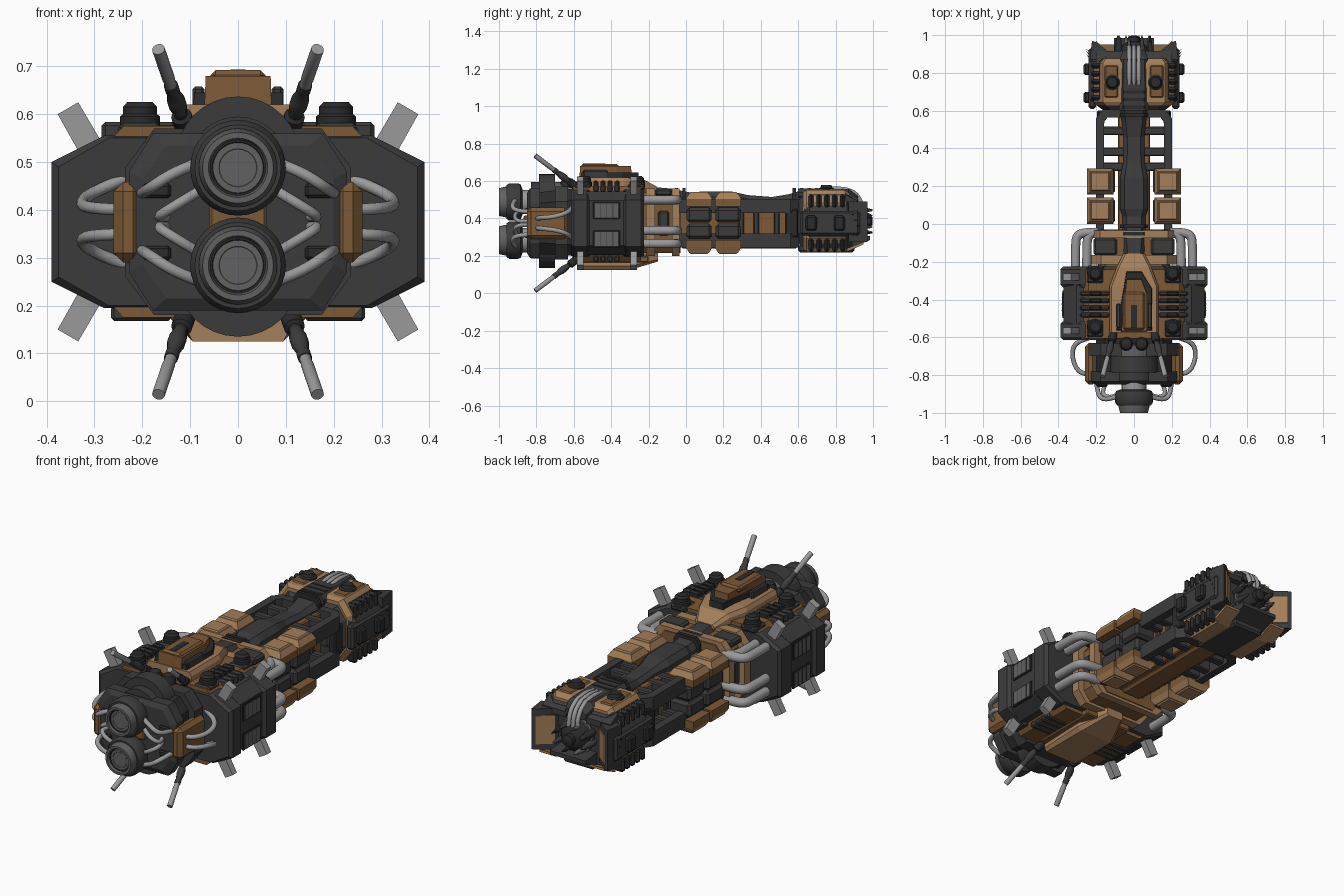
import bpy, bmesh, math, random
from mathutils import Vector

if "Cube" in bpy.data.objects:
    bpy.data.objects.remove(bpy.data.objects["Cube"])

random.seed(4)
ZC = 0.375  # horizontal symmetry plane


def mat(name, *c):
    m = bpy.data.materials.new(name)
    m.diffuse_color = (*c, 1)
    m.use_nodes = True
    m.node_tree.nodes["Principled BSDF"].inputs["Base Color"].default_value = m.diffuse_color
    return m


DARK = mat("charcoal", .044, .044, .044)
BLACK = mat("near_black", .024, .024, .025)
BROWN = mat("brown", .20, .10, .037)
TAN = mat("tan", .37, .21, .10)
GREY = mat("pipe_grey", .32, .32, .32)
MID = mat("mid_grey", .12, .12, .12)


def finish(bm, name, m, mirror="", smooth=False):
    """Mirror across x=0 and/or z=ZC, then make the object."""
    for ax, c in (("x", 0), ("z", ZC)):
        if ax in mirror:
            dup = bmesh.ops.duplicate(bm, geom=bm.verts[:] + bm.edges[:] + bm.faces[:])["geom"]
            for v in dup:
                if isinstance(v, bmesh.types.BMVert):
                    if ax == "x":
                        v.co.x = -v.co.x
                    else:
                        v.co.z = 2 * c - v.co.z
    bmesh.ops.recalc_face_normals(bm, faces=bm.faces)
    me = bpy.data.meshes.new(name)
    bm.to_mesh(me)
    bm.free()
    me.materials.append(m)
    ob = bpy.data.objects.new(name, me)
    bpy.context.collection.objects.link(ob)
    if smooth:
        bpy.ops.object.select_all(action="DESELECT")
        ob.select_set(True)
        bpy.context.view_layer.objects.active = ob
        bpy.ops.object.shade_smooth_by_angle(angle=math.radians(35))
    return ob


def skin(bm, rings):
    rs = [[bm.verts.new(p) for p in r] for r in rings]
    n = len(rs[0])
    for a, b in zip(rs, rs[1:]):
        for i in range(n):
            bm.faces.new((a[i], a[(i + 1) % n], b[(i + 1) % n], b[i]))
    bm.faces.new(rs[0])
    bm.faces.new(rs[-1])


def loft(name, m, stations, mirror=""):
    """Octagonal sections along y: (y, half width, z low, z high, chamfer x, chamfer z)."""
    bm = bmesh.new()
    skin(bm, [[(x, y, z) for x, z in ((-w + a, l), (w - a, l), (w, l + b), (w, h - b),
               (w - a, h), (-w + a, h), (-w, h - b), (-w, l + b))] for y, w, l, h, a, b in stations])
    return finish(bm, name, m, mirror)


def prism(name, m, pts, lo, hi, axis="z", mirror="", taper=1):
    cx, cy = (sum(p[i] for p in pts) / len(pts) for i in (0, 1))
    put = {"z": lambda u, v, t: (u, v, t), "y": lambda u, v, t: (u, t, v), "x": lambda u, v, t: (t, u, v)}[axis]
    bm = bmesh.new()
    skin(bm, [[put(cx + (u - cx) * s, cy + (v - cy) * s, t) for u, v in pts] for t, s in ((lo, 1), (hi, taper))])
    return finish(bm, name, m, mirror)


def box(name, m, x, y, z, mirror="", bevel=.006):
    bm = bmesh.new()
    skin(bm, [[(x[0], yy, z[0]), (x[1], yy, z[0]), (x[1], yy, z[1]), (x[0], yy, z[1])] for yy in y])
    if bevel:
        bmesh.ops.bevel(bm, geom=bm.edges[:], offset=bevel, segments=1, affect="EDGES")
    return finish(bm, name, m, mirror)


def turn(name, m, p, d, prof, mirror="", n=24):
    """Round part: profile of (radius, distance) along direction d from p."""
    d = Vector(d).normalized()
    u = d.orthogonal().normalized()
    w = d.cross(u)
    bm = bmesh.new()
    skin(bm, [[Vector(p) + d * t + (u * math.cos(k * math.tau / n) + w * math.sin(k * math.tau / n)) * r
               for k in range(n)] for r, t in prof])
    return finish(bm, name, m, mirror, True)


def tube(name, m, pts, r, mirror="", n=12):
    pts = [Vector(p) for p in pts]
    for _ in range(3):  # round the corners
        pts = [pts[0]] + [q for a, b in zip(pts, pts[1:]) for q in (a.lerp(b, .25), a.lerp(b, .75))] + [pts[-1]]
    u = (pts[1] - pts[0]).orthogonal()
    rings = []
    for i, p in enumerate(pts):
        t = (pts[min(i + 1, len(pts) - 1)] - pts[max(i - 1, 0)]).normalized()
        u = (u - t * u.dot(t)).normalized()
        w = t.cross(u)
        rings.append([p + (u * math.cos(k * math.tau / n) + w * math.sin(k * math.tau / n)) * r for k in range(n)])
    bm = bmesh.new()
    skin(bm, rings)
    return finish(bm, name, m, mirror, True)


def stadium(r, z0, z1, n=16):
    return [(r * math.cos(a), c + r * math.sin(a)) for c, s in ((z1, 0), (z0, math.pi))
            for a in (s + math.pi * k / n for k in range(n + 1))]


# --- engines ---
for z, lab in ((.488, "upper"), (.284, "lower")):
    turn(lab + "_engine_neck", GREY, (0, -.80, z), (0, -1, 0), [(.065, 0), (.065, .09)])
    turn(lab + "_engine_shell", DARK, (0, -.875, z), (0, -1, 0),
         [(.07, 0), (.095, .01), (.1, .025), (.1, .07), (.09, .085), (.06, .085)], n=32)
    turn(lab + "_engine_nozzle", MID, (0, -.94, z), (0, -1, 0),
         [(.082, 0), (.082, .025), (.074, .06), (.062, .06), (.058, .045), (.048, .045)], n=32)
    turn(lab + "_engine_ring", BLACK, (0, -.96, z), (0, -1, 0), [(.058, 0), (.058, .028), (.054, .028), (.05, .02)], n=32)
    turn(lab + "_engine_core", MID, (0, -.96, z), (0, -1, 0), [(.046, 0), (.046, .026), (.04, .026), (.036, .022), (.02, .024)])
prism("engine_disc", DARK, stadium(.13, .265, .507), -.785, -.70, "y")
prism("engine_disc_inner", MID, stadium(.105, .29, .49), -.70, -.64, "y")
prism("engine_disc_front", DARK, stadium(.105, .29, .49), -.83, -.78, "y")
loft("engine_block_front", DARK, [(-.85, .20, .215, .535, .05, .07), (-.835, .228, .19, .56, .05, .08),
                                  (-.78, .228, .19, .56, .05, .08)])
loft("engine_block_rear", BLACK, [(-.79, .2, .21, .54, .05, .06), (-.6, .2, .2, .56, .05, .06)])
loft("engine_block_back", DARK, [(-.70, .235, .18, .57, .06, .08), (-.63, .235, .18, .57, .06, .08)])
box("engine_side_plate", BROWN, (.20, .26), (-.85, -.63), (.29, .458), "x", .02)
box("engine_bridge", BROWN, (-.06, .06), (-.87, -.8), (.355, .415))
box("pipe_pad", BLACK, (.14, .2), (-.862, -.84), (.425, .455), "xz")
turn("rear_dome", BLACK, (.04, -.635, .56), (0, 0, 1), [(.036, 0), (.036, .03), (.028, .05), (.012, .058)], "x", 16)
tube("engine_pipe_outer", GREY, [(.08, -.91, .50), (.14, -.93, .475), (.185, -.92, .445), (.2, -.84, .435)], .012, "xz")
tube("engine_pipe_inner", GREY, [(.08, -.90, .44), (.13, -.92, .41), (.17, -.9, .385), (.15, -.84, .385)], .011, "xz")
tube("side_pipe", GREY, [(.235, -.80, .40), (.30, -.78, .403), (.33, -.70, .41), (.315, -.63, .432), (.23, -.60, .468)], .0125, "xz")

# --- main hull ---
loft("hull_core", BROWN, [(-.605, .33, .175, .575, .09, .1), (-.24, .33, .175, .575, .09, .1)])
for i, (a, b) in enumerate(((-.615, -.515), (-.335, -.225))):
    loft(f"hull_rib_{i}", DARK, [(a, .375, .2, .55, .105, .06), (a + .015, .39, .195, .555, .11, .055),
                                 (b - .015, .39, .195, .555, .11, .055), (b, .375, .2, .55, .105, .06)])
    y = (a + b) / 2
    prism(f"fin_{i}", GREY, [(.29, .55), (.335, .525), (.377, .6), (.334, .625)], y - .018, y + .018, "y", "xz")
    # ribbed turret knobs on the deck
    box(f"knob_base_{i}", DARK, (.16, .25), (y - .035, y + .06), (.55, .582), "x", .01)
    turn(f"knob_{i}", BLACK, (.205, y + .02, .56), (0, 0, 1), [(.042, 0), (.042, .035), (.036, .04), (.036, .055), (.026, .066)], "x", 14)
loft("hull_side_panel", DARK, [(-.53, .374, .205, .545, .07, .05), (-.32, .374, .205, .545, .07, .05)])
for z in (.443, .29):
    box("window_frame", BLACK, (.37, .379), (-.497, -.353), (z - .045, z + .045), "x", .002)
    box("window", MID, (.374, .382), (-.487, -.363), (z - .037, z + .037), "x", 0)
    for k in range(3):
        y = -.46 + k * .034
        box("window_slat", DARK, (.377, .3835), (y, y + .004), (z - .037, z + .037), "x", 0)
for k in range(4):
    y = -.495 + k * .038
    box(f"deck_bar_{k}", DARK, (.13, .285), (y, y + .026), (.54, .584), "x", .008)
    box(f"deck_fin_{k}", BLACK, (.172, .235), (y, y + .026), (.56, .604), "x", .008)
    box(f"belly_bar_{k}", DARK, (.14, .265), (y, y + .026), (.168, .2), "x", .006)

# --- upper deck tower and keel ---
tower = lambda w, a, b, c, t: [(-w, a), (w, a), (w, b), (t, c), (-t, c)]
loft("tower_base", TAN, [(-.575, .13, .54, .62, .012, .02), (-.33, .13, .54, .62, .012, .02),
                         (-.23, .092, .54, .61, .012, .02), (-.155, .055, .54, .57, .012, .01)])
prism("tower_mid", BLACK, tower(.095, -.565, -.34, -.25, .04), .6, .645, taper=.97)
prism("tower_top", BROWN, tower(.07, -.57, -.37, -.29, .04), .62, .68, taper=.97)
box("tower_cap", BROWN, (-.057, .057), (-.56, -.36), (.66, .692), bevel=.01)
box("tower_slot", BLACK, (-.016, .016), (-.55, -.43), (.688, .694), bevel=0)
box("tower_side_vent", DARK, (.07, .095), (-.55, -.42), (.61, .658), "x")
loft("keel", TAN, [(-.575, .105, .125, .22, .01, .02), (-.3, .115, .125, .22, .02, .02), (-.15, .05, .17, .22, .01, .01)])
box("keel_flange", BROWN, (-.14, .14), (-.57, -.2), (.165, .2))

# --- antennas ---
a, d = Vector((.11, -.59, .572)), Vector((.056, -.215, .163))
turn("antenna_base", BLACK, a, d, [(.018, -.02), (.022, 0), (.022, .04), (.014, .045), (.014, .06)], "xz", 14)
turn("antenna_joint", DARK, a, d, [(.013, .05), (.019, .075), (.019, .1), (.013, .125), (.015, .13), (.015, .15)], "xz", 14)
turn("antenna_rod", GREY, a, d, [(.0125, .11), (.0125, .17), (.0135, .172), (.0135, .277)], "xz", 14)

# --- collar behind the hull ---
loft("collar_core", BROWN, [(-.25, .19, .215, .54, .04, .05), (-.03, .19, .215, .54, .04, .05)])
for i, (a, b, w) in enumerate(((-.215, -.165, .225), (-.075, -.035, .23))):
    loft(f"collar_flange_{i}", TAN, [(a, w, .2, .56, .05, .06), (b, w, .2, .56, .05, .06)])
box("collar_panel", DARK, (.09, .215), (-.165, -.075), (.52, .558), "x", .01)
box("collar_side", DARK, (.17, .215), (-.15, -.09), (.31, .44), "x", .01)
for z, x in ((.50, .25), (.50, .31), (.335, .31), (.265, .31)):
    tube("collar_pipe", GREY, [(x, -.26, z), (x, -.13, z), (x - .005, -.06, z), (x - .05, -.045, z), (.19, -.045, z)], .024, "x", 16)

# --- neck ---
box("neck_core", BROWN, (-.085, .085), (-.04, .62), (.26, .49))
loft("neck_spine", DARK, [(-.2, .05, .45, .57, .02, .02), (-.08, .06, .45, .56, .02, .03), (.04, .06, .45, .535, .02, .03),
                          (.08, .075, .45, .545, .025, .03), (.24, .075, .45, .545, .025, .03), (.33, .056, .45, .525, .02, .02),
                          (.46, .055, .45, .515, .02, .02), (.55, .065, .45, .53, .02, .03), (.6, .07, .45, .545, .02, .03),
                          (.72, .06, .45, .56, .02, .03), (.76, .05, .45, .55, .02, .03)])
for y in (-.06, -.02, .57, .61, .65, .69):
    loft("spine_ring", BLACK, [(y, .074, .46, .562, .02, .03), (y + .018, .074, .46, .562, .02, .03)])
box("neck_belly", BROWN, (-.06, .06), (-.03, .6), (.24, .27), bevel=.012)
prism("neck_rail", DARK, [(.2, -.04), (.2, .56), (.165, .605), (.05, .605), (.05, .565), (.14, .565), (.158, .54), (.158, -.04)],
      .43, .505, mirror="xz")
for y in (.28, .36, .47):
    box("rail_brace", DARK, (.04, .165), (y, y + .045), (.435, .495), "xz")
    box("core_rib", DARK, (.07, .1), (y, y + .03), (.3, .45), "x")
box("neck_post", BLACK, (.155, .195), (.53, .6), (.3, .45), "x")
for i, y in enumerate((.0, .155)):  # cargo containers
    sq = [(.108, y), (.25, y), (.25, y + .14), (.108, y + .14)]
    sm = [(.126, y + .018), (.232, y + .018), (.232, y + .122), (.126, y + .122)]
    prism(f"cargo_base_{i}", BROWN, sq, .465, .505, mirror="xz")
    prism(f"cargo_slope_{i}", TAN, sq, .505, .534, mirror="xz", taper=.76)
    prism(f"cargo_lid_{i}", TAN, sm, .53, .541, mirror="xz", taper=.85)
    box(f"cargo_mid_{i}", DARK, (.1, .225), (y + .004, y + .136), (.378, .458), "xz", .014)

# --- head ---
loft("head_hull", DARK, [(.57, .12, .29, .47, .03, .04), (.63, .2, .245, .525, .05, .07), (.66, .232, .24, .53, .05, .09),
                         (.86, .232, .24, .53, .05, .09), (.89, .2, .25, .51, .05, .08)])
loft("head_armour", TAN, [(.625, .195, .235, .54, .05, .07), (.645, .215, .222, .552, .05, .07),
                          (.85, .215, .222, .552, .05, .07), (.875, .2, .235, .535, .05, .07)])
box("head_inlay", BROWN, (.085, .155), (.67, .84), (.53, .558), "x")
box("head_belly", DARK, (-.09, .09), (.6, .9), (.218, .26), bevel=.01)
loft("head_crown", DARK, [(.6, .08, .5, .56, .02, .02), (.87, .075, .5, .558, .02, .02), (.92, .06, .48, .52, .02, .01)])
turn("head_turret", BLACK, (.115, .75, .54), (0, 0, 1), [(.042, 0), (.042, .02), (.032, .026), (.026, .04)], "x", 16)
for x in (-.025, 0, .025):
    tube("head_pipe", GREY, [(x, .74, .55), (x, .8, .563), (x, .89, .55), (x, .935, .5), (x, .94, .44)], .0115)
for k in range(5):
    y = .655 + k * .042
    box(f"head_rib_{k}", BLACK, (.17, .228), (y, y + .028), (.455, .53), "xz", .012)
box("head_side_band", DARK, (.2, .242), (.61, .93), (.31, .44), "x", .012)
for y in (.64, .79):
    box("head_side_pod", BLACK, (.22, .268), (y, y + .06), (.335, .415), "x", .01)
prism("head_cheek", DARK, [(.11, .87), (.235, .87), (.222, .97), (.2, .962), (.13, .905)], .275, .49, mirror="x")
prism("cheek_lining", TAN, [(.128, .908), (.2, .968), (.205, .963), (.135, .9)], .305, .455, mirror="x")
prism("head_chin", DARK, [(.85, .23), (.985, .285), (.985, .305), (.85, .32)], -.105, .105, "x")
prism("chin_plate", TAN, [(.86, .222), (.95, .262), (.95, .275), (.86, .24)], .1, .19, "x", "x")
prism("head_brow", DARK, [(.85, .53), (.915, .495), (.915, .465), (.85, .45)], .06, .2, "x", "x")
for k in range(3):
    turn("whisker", BLACK, (.22, .86 + k * .015, .42 - k * .03), (.5, .6, 0), [(.004, 0), (.001, .05)], "x", 6)

# machinery in the open mouth
turn("mouth_ball", BLACK, (0, .86, .385), (0, 1, 0), [(.09, 0), (.09, .04), (.075, .075), (.045, .1), (.03, .105), (.03, .13), (.012, .138)], n=20)
turn("mouth_ring", MID, (0, .9, .385), (0, 1, 0), [(.094, 0), (.094, .014)])
for k in range(8):
    t = k * math.tau / 8 + .3
    r = random.uniform(.011, .02)
    turn(f"mouth_probe_{k}", (BLACK, DARK, MID)[k % 3], (.09 * math.cos(t), .88, .385 + .065 * math.sin(t)), (0, 1, 0),
         [(r, 0), (r, .06), (r * .7, .07), (r * .7, random.uniform(.085, .1)), (.002, .118)], n=10)
